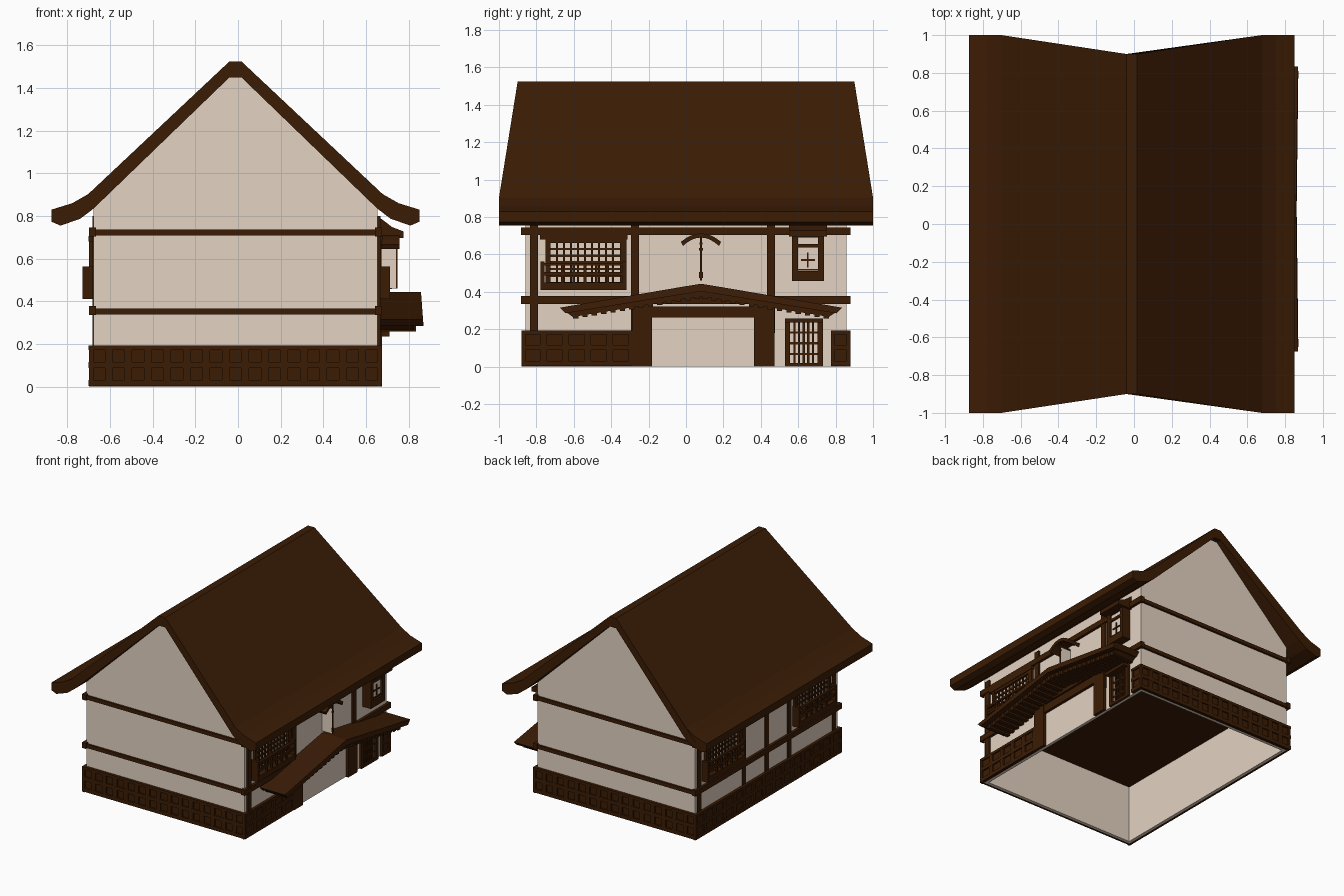
import bpy, bmesh
from mathutils import Vector

if "Cube" in bpy.data.objects:
    bpy.data.objects.remove(bpy.data.objects["Cube"])

X0 = -0.012            # the house axis sits slightly off centre in x
W, D = 0.666, 0.857    # half width and half depth of the walls


def material(name, col):
    m = bpy.data.materials.new(name)
    m.diffuse_color = (*col, 1)
    m.use_nodes = True
    m.node_tree.nodes["Principled BSDF"].inputs["Base Color"].default_value = m.diffuse_color
    return m


WOOD = material("dark_brown_wood", (0.044, 0.0115, 0.0015))
PLASTER = material("beige_plaster", (0.77, 0.65, 0.54))


def finish(name, bm, mat):
    bmesh.ops.recalc_face_normals(bm, faces=bm.faces)
    bmesh.ops.translate(bm, verts=bm.verts, vec=(X0, 0, 0))
    me = bpy.data.meshes.new(name)
    bm.to_mesh(me)
    bm.free()
    me.materials.append(mat)
    ob = bpy.data.objects.new(name, me)
    bpy.context.collection.objects.link(ob)
    return ob


def boxes(name, items, mat=WOOD, sx=1, sy=1):
    """Object from boxes (x0, x1, y0, y1, z0, z1), optionally mirrored."""
    bm = bmesh.new()
    for x0, x1, y0, y1, z0, z1 in items:
        vs = bmesh.ops.create_cube(bm, size=1)["verts"]
        for v in vs:
            v.co = Vector((sx * (x0 + (v.co.x + .5) * (x1 - x0)),
                           sy * (y0 + (v.co.y + .5) * (y1 - y0)),
                           z0 + (v.co.z + .5) * (z1 - z0)))
    return finish(name, bm, mat)


def prism(name, pts, axis, a, b, mat=WOOD):
    """Extrude a profile: (x, z) along y, or (y, z) along x."""
    bm = bmesh.new()
    put = (lambda p, t: (p[0], t, p[1])) if axis == "y" else (lambda p, t: (t, p[0], p[1]))
    r0 = [bm.verts.new(put(p, a)) for p in pts]
    r1 = [bm.verts.new(put(p, b)) for p in pts]
    n = len(pts)
    for i in range(n):
        j = (i + 1) % n
        bm.faces.new((r0[i], r0[j], r1[j], r1[i]))
    bm.faces.new(r0)
    bm.faces.new(r1)
    return finish(name, bm, mat)


def lattice(x0, x1, y0, y1, z0, z1, cols, rows, bar):
    out = []
    for i in range(1, cols):
        y = y0 + (y1 - y0) * i / cols
        out.append((x0, x1, y - bar / 2, y + bar / 2, z0, z1))
    for i in range(1, rows):
        z = z0 + (z1 - z0) * i / rows
        out.append((x0, x1 - .002, y0, y1, z - bar / 2, z + bar / 2))
    return out


# walls: open-bottomed lower storey, solid gabled upper storey
T = 0.022
boxes("lower_walls", [(-W, -W + T, -D, D, 0, .47), (W - T, W, -D, D, 0, .47),
                      (-W + T, W - T, -D, -D + T, 0, .47), (-W + T, W - T, D - T, D, 0, .47)], PLASTER)
half = [(W, .46), (W, .84), (.028, 1.46)]
prism("gabled_upper_walls", half + [(-x, z) for x, z in half[::-1]], "y", -D, D, PLASTER)
boxes("ceiling", [(-W + T, W - T, -D + T, D - T, .44, .465)])

# roof: flared eaves, gable edges splayed outwards towards the eaves
top = [(.028, 1.525), (.69, .903), (.765, .86), (.862, .83)]
low = [(.862, .773), (.82, .755), (.728, .787), (.666, .834), (.028, 1.45)]
loop = top + low
prof = loop + [(-x, z) for x, z in loop[::-1]]
roof = prism("roof", prof, "y", -1, 1)
for v in roof.data.vertices:
    t = min(1, max(0, abs(v.co.x - X0) - .028) / .662)
    v.co.y *= .9 + .1 * t


# panelled base skirting
def skirt_side(y0, y1, cols):
    out = [(W, .677, y0, y1, 0, .188)]
    out += [(W, .688, y0, y1, z, z + h) for z, h in ((.003, .028), (.088, .028), (.172, .02))]
    st = (y1 - y0) / cols
    for i in range(cols + 1):
        y = y0 + st * i
        out.append((W, .687, max(y0, y - .018), min(y1, y + .018), .004, .19))
    return out


boxes("skirting_shop_side", skirt_side(-.88, -.29, 5) + skirt_side(.775, .88, 1))
boxes("skirting_rear_side", skirt_side(-.88, .88, 15), sx=-1)
for sy, nm in ((-1, "front"), (1, "back")):
    items = [(x0, x1, D + a - W, D + b - W, z0, z1)
             for a, b, x0, x1, z0, z1 in skirt_side(-.686, .686, 15)]
    boxes("skirting_" + nm, items, sy=sy)

# horizontal beams round the house
for sx, nm in ((1, "shop"), (-1, "rear")):
    boxes("beams_" + nm, [(W - .012, .686, -.882, .88, z, z + .042) for z in (.335, .703)], sx=sx)
for sy, nm in ((-1, "front"), (1, "back")):
    boxes("beams_" + nm, [(-W, W, D, .873, z, z + .028) for z in (.339, .708)], sy=sy)

# upright wall posts
boxes("posts_shop", [(W, .679, y - .022, y + .022, 0.18, .80) for y in (-.812, -.272, .455)])
boxes("posts_rear", [(W, .671, y - .022, y + .022, 0.18, .80) for y in (-.812, -.272, 0, .272, .812)], sx=-1)


# wide lattice windows with a projecting balustrade
def wide_window(out):
    f = [(W, .686, -.752, -.725, .42, .70), (W, .686, -.354, -.318, .42, .70),
         (W, .689, -.780, -.314, .68, .706), (W, .684, -.752, -.318, .66, .69),
         (W, .686, -.752, -.318, .42, .452)]
    f += lattice(W, .676, -.727, -.353, .45, .665, 10, 6, .012)
    f += [(W, out, -.778, -.757, .41, .563), (W, out, -.339, -.317, .41, .563),
          (W, out, -.778, -.317, .41, .45),
          (out - .017, out, -.778, -.317, .54, .555), (out - .014, out - .003, -.778, -.317, .488, .505)]
    f += [(out - .014, out - .003, y - .007, y + .007, .45, .55) for y in (-.66, -.6, -.54, -.48, -.42)]
    return f


boxes("wide_window_shop", wide_window(.725))
for sy, nm in ((1, "a"), (-1, "b")):
    boxes("wide_window_rear_" + nm, wide_window(.718), sx=-1, sy=sy)

# small bay window with its own roof
boxes("bay_core", [(W, .72, .575, .73, .46, .72)], PLASTER)
boxes("bay_frame", [(W, .735, .567, .598, .457, .72), (W, .735, .707, .738, .457, .72),
                    (W, .735, .567, .738, .69, .735), (W, .735, .567, .738, .457, .51),
                    (.70, .732, .59, .71, .637, .655),
                    (.70, .727, .648, .656, .53, .61), (.70, .727, .615, .69, .566, .575),
                    (.70, .727, .60, .705, .515, .522)])
prism("bay_roof", [(W, .80), (.735, .748), (.787, .728), (.787, .697), (W, .697)], "y", .55, .754)

# hanging sign board under a little curved roof
C = .08
boxes("sign_board", [(W, .755, C - .004, C + .004, .46, .66)], PLASTER)
boxes("sign_pole", [(.753, .759, C - .006, C + .006, .46, .70),
                    (.752, .760, C - .010, C + .010, .475, .505),
                    (.752, .760, C - .010, C + .010, .62, .635),
                    (W, .757, C - .007, C + .007, .652, .664)])
ds = [-.107 + .214 * i / 8 for i in range(9)]
arc = [(C + d, .712 - 3.9 * d * d) for d in ds]
arc += [(C + d * .9, .69 - 3.9 * d * d) for d in ds[::-1]]
prism("sign_roof", arc, "x", W, .769)

# entrance canopy: shallow gable with rafters below
plate = [(-.755, .315), (-.11, .425), (0, .443), (.11, .425), (.755, .315),
         (.725, .285), (.11, .385), (0, .402), (-.11, .385), (-.725, .285)]
canopy = prism("canopy_roof", [(C + y, z) for y, z in plate], "x", W, .882)
for v in canopy.data.vertices:      # outer edge leans out slightly towards the eaves
    if v.co.x > .8:
        v.co.x -= .012 * (v.co.z - .285) / .158
under = [(-.72, .29), (0, .405), (.72, .29), (.685, .266), (0, .376), (-.685, .266)]
prism("canopy_soffit", [(C + y, z) for y, z in under], "x", W, .838)
rafters = []
for i in range(14):
    d = .02 + .05 * i
    z = .383 - .16 * d
    for s in (-1, 1):
        rafters.append((W, .846, C + s * d - .014, C + s * d + .014, z - .018, z + .012))
boxes("canopy_rafters", rafters)

# main entrance frame
boxes("entrance_frame", [(W, .688, -.29, -.182, 0, .335), (W, .688, .364, .472, 0, .335),
                         (W, .687, -.20, .38, .262, .322)])

# lattice side door
door = [(W, .684, .53, .557, 0, .25), (W, .684, .702, .733, 0, .25),
        (W, .722, .53, .733, .235, .258), (W, .684, .53, .733, 0, .02)]
door += lattice(W, .676, .557, .702, .01, .24, 6, 4, .011)
boxes("side_door", door)
